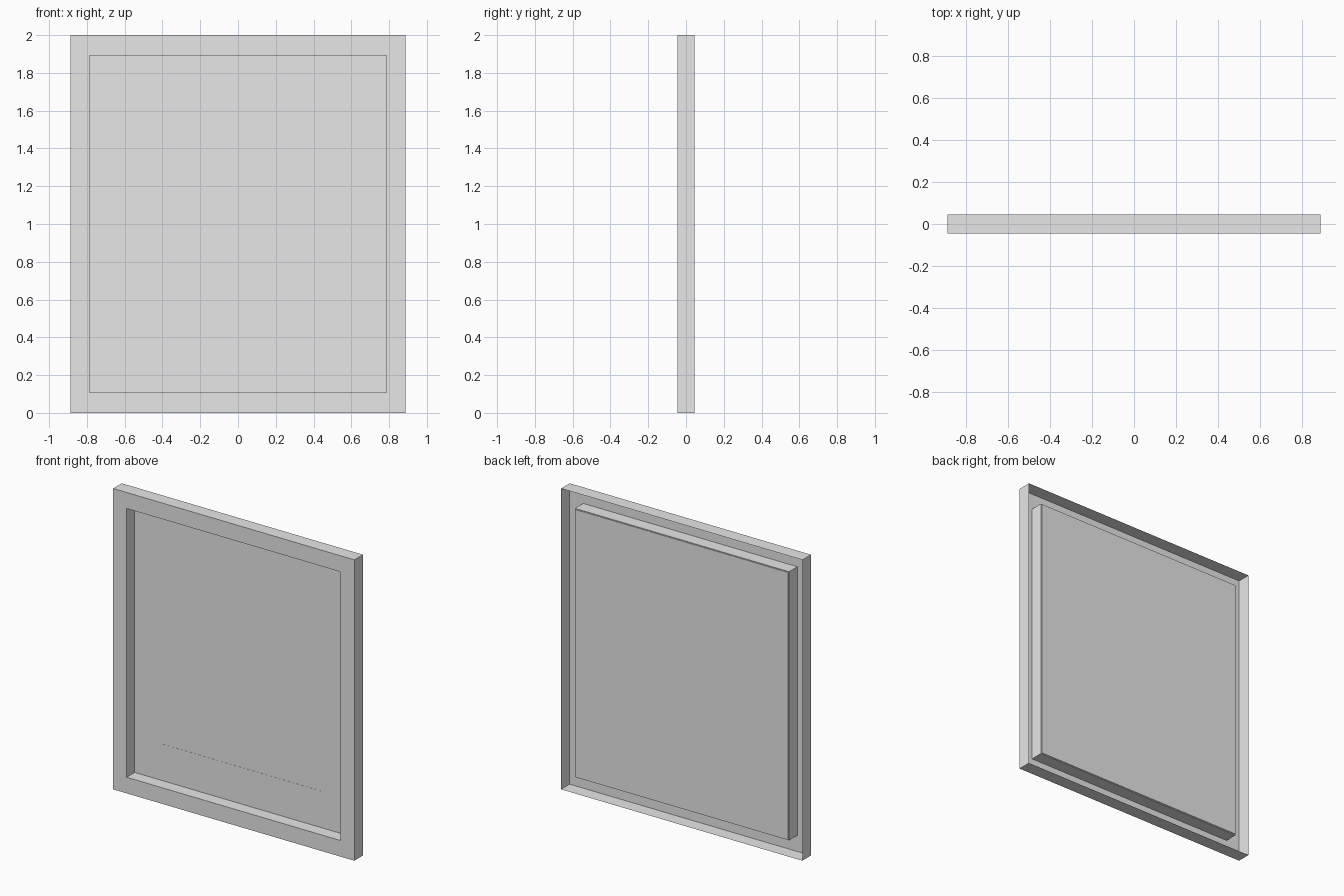
import bpy
import bmesh

cube = bpy.data.objects.get("Cube")
if cube:
    bpy.data.objects.remove(cube, do_unlink=True)

grey = bpy.data.materials.new("plain grey")
grey.use_nodes = True
colour = (0.8, 0.8, 0.8, 1)
grey.diffuse_color = colour
grey.node_tree.nodes["Principled BSDF"].inputs["Base Color"].default_value = colour

MID = 1.0
FRONT, BACK = -0.045, 0.045
OUTER = (0.887, 1.0)
OPENING = (0.787, 0.893)
PANEL = (0.782, 0.888)
WINDOW = (0.58, 0.65)


def loop(bm, half, y):
    """Rectangle of vertices, counter-clockwise from the front."""
    w, h = half
    return [bm.verts.new((sx * w, y, MID + sz * h))
            for sx, sz in ((-1, -1), (1, -1), (1, 1), (-1, 1))]


def sheet(name, rings, cap=False):
    """Join successive rectangles into a shell, optionally closing the last."""
    bm = bmesh.new()
    loops = [loop(bm, half, y) for half, y in rings]
    for a, b in zip(loops, loops[1:]):
        for i in range(4):
            j = (i + 1) % 4
            bm.faces.new((a[i], a[j], b[j], b[i]))
    if cap:
        bm.faces.new(loops[-1])
    mesh = bpy.data.meshes.new(name)
    bm.to_mesh(mesh)
    bm.free()
    mesh.materials.append(grey)
    obj = bpy.data.objects.new(name, mesh)
    bpy.context.collection.objects.link(obj)
    return obj


# Hollow frame: outer walls, front face and inner recess walls, open behind
sheet("frame", [(OUTER, BACK), (OUTER, FRONT), (OPENING, FRONT), (OPENING, 0.041)])

# Mat with its window, and the picture set just behind it
sheet("mat", [(OPENING, 0.039), (WINDOW, 0.039), (WINDOW, 0.04)])
sheet("picture", [(WINDOW, 0.04)], cap=True)

# Backing board, slightly smaller than the recess
backing = sheet("backing_board", [(OPENING, 0.041), (PANEL, 0.041), (PANEL, BACK)], cap=True)
backing.data.flip_normals()
